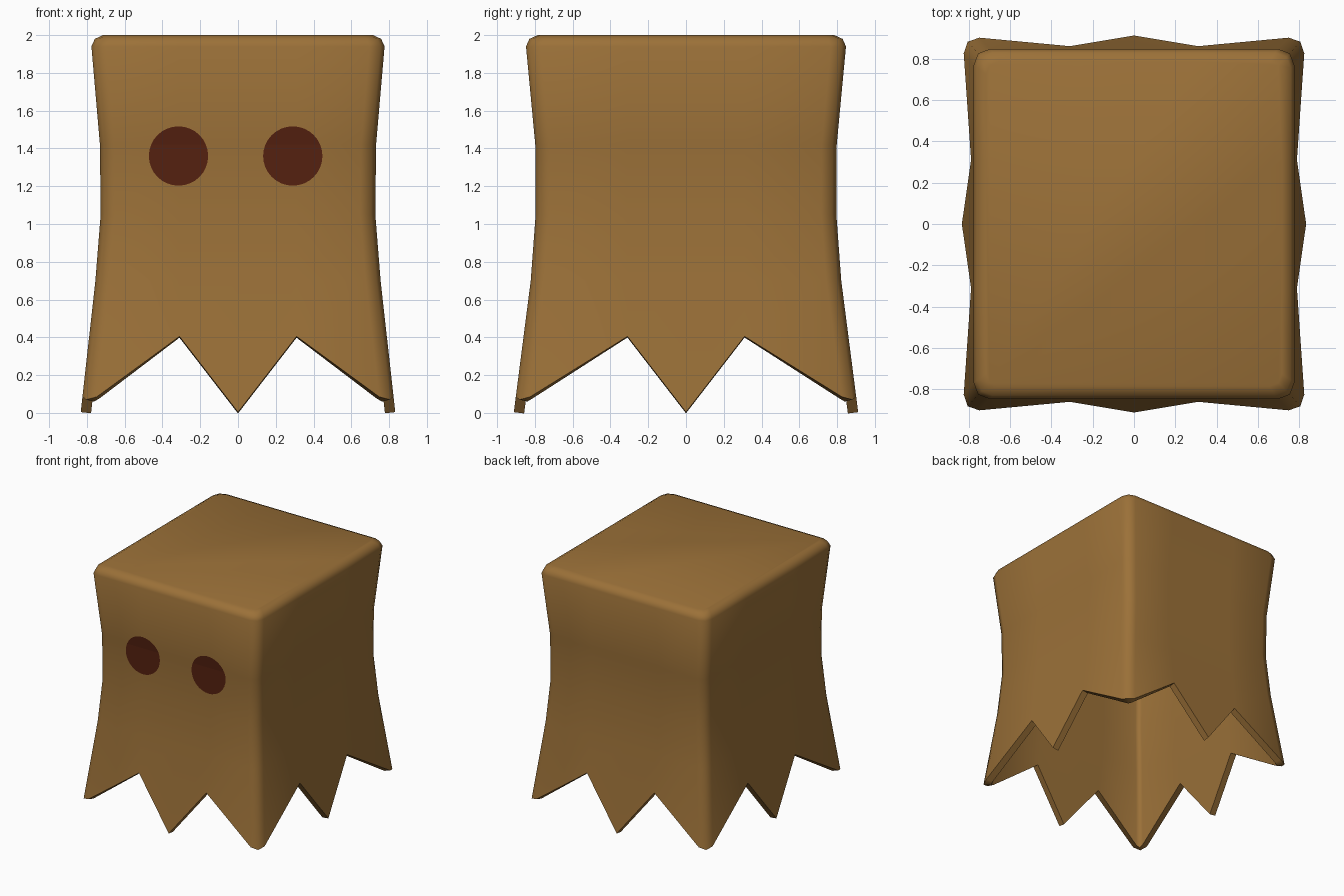
import bpy, bmesh, math

if "Cube" in bpy.data.objects:
    bpy.data.objects.remove(bpy.data.objects["Cube"])

# Silhouette: height, half width x, half depth y, corner radius
PROFILE = [(0.0, 0.833, 0.912, 0.075), (0.70, 0.755, 0.822, 0.08),
           (1.05, 0.727, 0.796, 0.08), (1.42, 0.731, 0.798, 0.08),
           (1.94, 0.776, 0.847, 0.08), (1.98, 0.758, 0.829, 0.075),
           (2.0, 0.715, 0.785, 0.06)]


def size_at(z):
    for a, b in zip(PROFILE, PROFILE[1:]):
        if z <= b[0]:
            t = (z - a[0]) / (b[0] - a[0])
            return [p + (q - p) * t for p, q in zip(a[1:], b[1:])]
    return PROFILE[-1][1:]


def column_point(side, k, z):
    """Point k of 6 along one of the four sides, at height z."""
    hx, hy, r = size_at(z)
    w, d = (hx, hy) if side % 2 == 0 else (hy, hx)
    u, v = [(-w + r, -d), (-0.31, -d), (0, -d), (0.31, -d),
            (w - r, -d), (w - 0.28 * r, -d + 0.28 * r)][k]
    for _ in range(side):
        u, v = -v, u
    return (u, v, z)


def material(name, colour):
    m = bpy.data.materials.new(name)
    m.diffuse_color = (*colour, 1)
    m.use_nodes = True
    m.node_tree.nodes["Principled BSDF"].inputs["Base Color"].default_value = m.diffuse_color
    return m


def finish(bm, name, mat):
    me = bpy.data.meshes.new(name)
    bm.to_mesh(me)
    bm.free()
    ob = bpy.data.objects.new(name, me)
    bpy.context.collection.objects.link(ob)
    me.materials.append(mat)
    return ob


paper = material("brown_paper", (0.33, 0.165, 0.04))
dark = material("dark_red_brown", (0.09, 0.015, 0.005))

# Bag shell with a zigzag hem
hem = [0.085, 0.405, 0.004, 0.405, 0.085, 0.07]
bm = bmesh.new()
rings = []
for row, level in enumerate(PROFILE):
    rings.append([bm.verts.new(column_point(s, k, hem[k] if row == 0 else level[0]))
                  for s in range(4) for k in range(6)])
for lo, hi in zip(rings, rings[1:]):
    for i in range(24):
        j = (i + 1) % 24
        bm.faces.new((lo[i], lo[j], hi[j], hi[i]))
bm.faces.new(rings[-1])
bag = finish(bm, "bag", paper)
solid = bag.modifiers.new("thickness", 'SOLIDIFY')
solid.thickness = 0.055
solid.offset = -1
solid.use_even_offset = True
bpy.context.view_layer.objects.active = bag
bag.select_set(True)
bpy.ops.object.modifier_apply(modifier=solid.name)
bpy.ops.object.shade_smooth_by_angle(angle=math.radians(50))

# Eyes: thin discs that follow the front surface
for name, cx in (("left_eye", -0.315), ("right_eye", 0.29)):
    bm = bmesh.new()
    n = 32
    bm.faces.new([bm.verts.new((cx + 0.157 * math.cos(2 * math.pi * i / n), 0,
                                1.36 + 0.157 * math.sin(2 * math.pi * i / n)))
                  for i in range(n)])
    bmesh.ops.bisect_plane(bm, geom=bm.verts[:] + bm.edges[:] + bm.faces[:],
                           plane_co=(0, 0, 1.42), plane_no=(0, 0, 1))
    for v in bm.verts:
        v.co.y = -size_at(v.co.z)[1] - 0.004
    finish(bm, name, dark)
